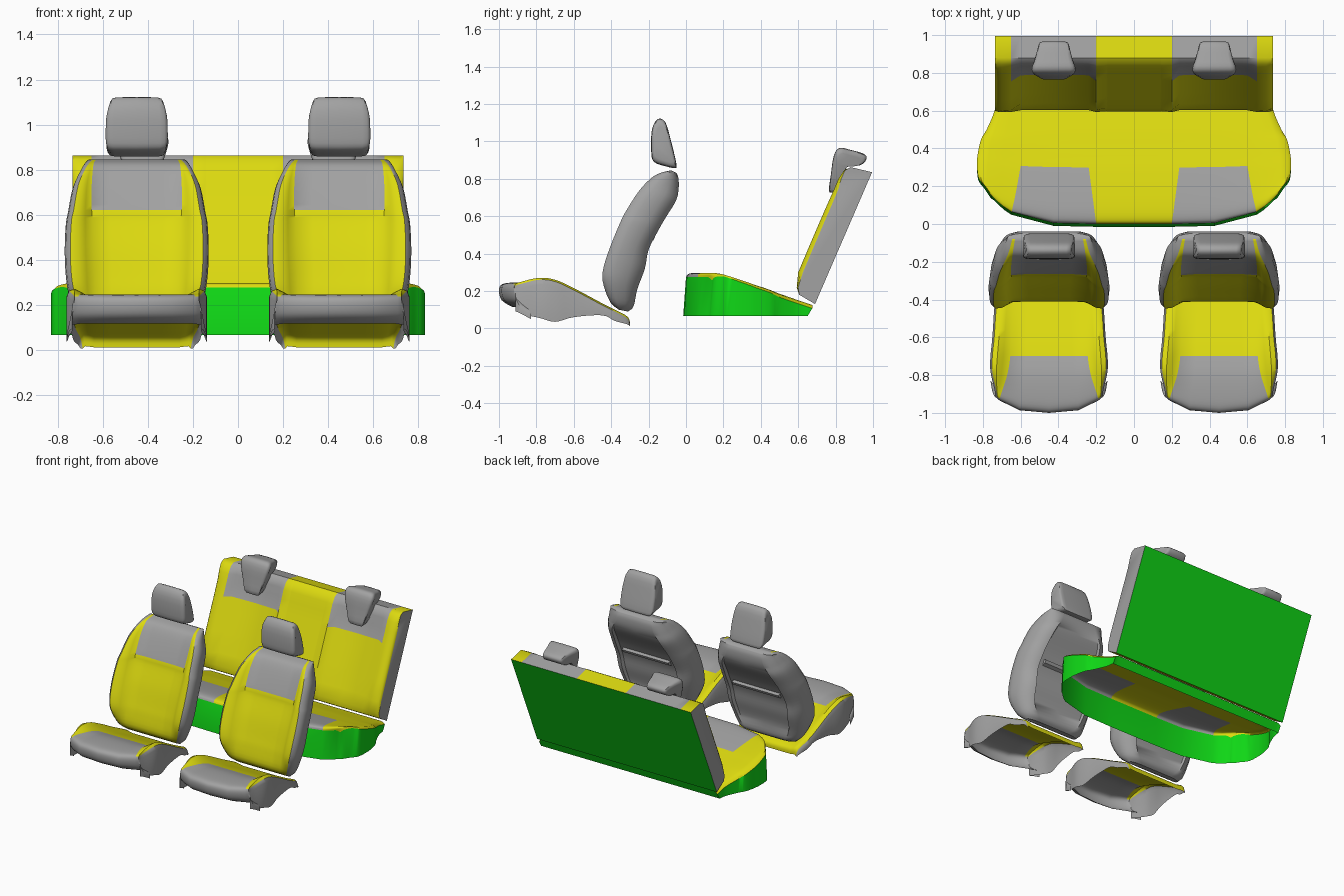
import bpy, bmesh
from mathutils import Vector

if "Cube" in bpy.data.objects:
    bpy.data.objects.remove(bpy.data.objects["Cube"], do_unlink=True)


def material(name, rgb):
    m = bpy.data.materials.new(name)
    m.use_nodes = True
    m.diffuse_color = (*rgb, 1)
    m.node_tree.nodes["Principled BSDF"].inputs["Base Color"].default_value = (*rgb, 1)
    return m


MATS = [material("yellow_fabric", (0.72, 0.70, 0.005)),
        material("grey_fabric", (0.36, 0.36, 0.36)),
        material("green_shell", (0.005, 0.68, 0.008))]
YELLOW, GREY, GREEN = 0, 1, 2


def smooth_keys(keys, n, closed=False):
    """Catmull-Rom samples through rows of numbers, n steps per span."""
    k = [Vector(p) for p in keys]
    c = len(k)
    pick = (lambda i: k[i % c]) if closed else (lambda i: k[max(0, min(c - 1, i))])
    out = []
    for i in range(c if closed else c - 1):
        a, b, d, e = (pick(i + o) for o in (-1, 0, 1, 2))
        for s in range(n):
            t = s / n
            out.append(b + (d - a) * (t / 2) + (a * 2 - b * 5 + d * 4 - e) * (t * t / 2)
                       + (b * 3 - a - d * 3 + e) * (t ** 3 / 2))
    return out if closed else out + [k[-1]]


def loft(name, rows, rule, closed=False, caps=None, skirt=None, offset=0.0):
    """Skin rows of points; rule(row, column, centre) gives the colour."""
    bm = bmesh.new()
    grid = [[bm.verts.new((p[0] + offset, p[1], p[2])) for p in r] for r in rows]
    n = len(rows[0])
    for i in range(len(grid) - 1):
        for j in range(n if closed else n - 1):
            q = (j + 1) % n
            f = bm.faces.new((grid[i][j], grid[i][q], grid[i + 1][q], grid[i + 1][j]))
            c = f.calc_center_median()
            c.x -= offset
            f.material_index = rule(i, j, c)
    if caps is not None:
        for r in (grid[0], grid[-1]):
            bm.faces.new(r).material_index = caps
    if skirt is not None:
        # pull the open border straight down to the floor of the part
        border = [e for e in bm.edges if e.is_boundary]
        made = bmesh.ops.extrude_edge_only(bm, edges=border)["geom"]
        for g in made:
            if isinstance(g, bmesh.types.BMVert):
                g.co.z = skirt
                g.co.y = -0.015 + g.co.y if g.co.y < 0.3 else min(g.co.y, 0.65)
            elif isinstance(g, bmesh.types.BMFace):
                g.material_index = GREEN
    bmesh.ops.recalc_face_normals(bm, faces=bm.faces)
    me = bpy.data.meshes.new(name)
    bm.to_mesh(me)
    bm.free()
    for m in MATS:
        me.materials.append(m)
    ob = bpy.data.objects.new(name, me)
    bpy.context.collection.objects.link(ob)
    bpy.ops.object.select_all(action='DESELECT')
    ob.select_set(True)
    bpy.context.view_layer.objects.active = ob
    bpy.ops.object.shade_smooth_by_angle(angle=0.7)
    return ob


def mirrored(half):
    return [(-x, y, z) for x, y, z in half[:0:-1]] + half


STEP = 4

# Front cushion: y, half width, insert half width, centre z, bolster z, bottom z, corner sweep
CUSHION = [(-.93, .31, .25, .115, .11, .05, .1), (-.985, .30, .26, .15, .15, .08, .1),
           (-1.0, .29, .26, .20, .20, .09, .09), (-.985, .285, .26, .235, .235, .09, .08),
           (-.92, .29, .25, .245, .25, .075, .05), (-.80, .31, .22, .24, .27, .055, .02),
           (-.70, .31, .205, .215, .26, .035, 0), (-.60, .30, .20, .18, .215, .06, 0),
           (-.45, .29, .19, .115, .135, .07, 0), (-.38, .28, .19, .085, .10, .04, 0),
           (-.31, .26, .19, .05, .06, .02, 0), (-.30, .25, .19, .01, .015, .005, 0)]


def cushion_row(k):
    y, w, wi, zc, zb, bot, s = k
    g = w - wi
    half = [(0, zc), (wi * .6, zc), (wi, zc), (wi + g * .35, zc + (zb - zc) * .6),
            (wi + g * .65, zb), (w - .01, zb - .01), (w, max(bot, zb - .035)), (w, bot)]
    return mirrored([(x, y + s * (x / w) ** 3, z) for x, z in half])


def cushion_rule(i, j, c):
    col = j - 7 if j >= 7 else 6 - j
    if i < 3 * STEP or col >= 5:
        return GREY
    return GREY if col < 2 and i < 6 * STEP else YELLOW


# Front backrest: bolster y, z, centre recess, back y, z, half width, insert half width
BACKREST = [(-.36, .10, 0, -.31, .09, .22, .17), (-.41, .15, 0, -.28, .12, .26, .18),
            (-.445, .25, .05, -.26, .21, .30, .185), (-.44, .33, .07, -.22, .32, .315, .185),
            (-.40, .45, .07, -.20, .42, .32, .19), (-.35, .57, .07, -.15, .52, .315, .195),
            (-.325, .62, .06, -.11, .59, .305, .20), (-.255, .73, .04, -.055, .68, .285, .20),
            (-.19, .80, .015, -.04, .74, .255, .195), (-.14, .83, 0, -.04, .80, .235, .19),
            (-.08, .845, 0, -.05, .83, .22, .18)]


def backrest_row(k):
    by, bz, d, ky, kz, w, wi = k
    g = w - .025 - wi
    inset = 1 - 1.5 * d

    def at(x, t):
        return (x, by + (ky - by) * t, bz + (kz - bz) * t)

    half = [(0, by + d, bz), (wi * .6, by + d, bz), (wi, by + d * .9, bz),
            (wi + g * .35, by + d * .4, bz), (wi + g * .65, by + d * .08, bz), at(w - .025, 0),
            at(w - .005, .1), at(w, .3), at(w - .01, .65), at(w - .05, .93), at(w - .09, 1),
            at(w - .1, inset), at(0, inset)]
    return half + [(-x, y, z) for x, y, z in half[-2:0:-1]]


def backrest_rule(i, j, c):
    col = j if j < 12 else 23 - j
    if col >= 5:
        return GREY
    return GREY if col < 2 and i >= 6 * STEP else YELLOW


# Headrests: y, z, half width around the side outline
FRONT_HEAD = [(-.185, .94, .138), (-.182, 1.06, .135), (-.15, 1.118, .122), (-.11, 1.10, .125),
              (-.08, 1.0, .135), (-.052, .88, .135), (-.06, .858, .13), (-.11, .868, .13),
              (-.17, .89, .135)]
REAR_HEAD = [(.765, .735, .065), (.775, .82, .09), (.79, .92, .113), (.82, .963, .115),
             (.88, .953, .10), (.955, .93, .085), (.962, .90, .082), (.93, .872, .085),
             (.87, .868, .092), (.845, .83, .09), (.82, .75, .07), (.79, .73, .06)]


def headrest(name, outline, x0):
    pts = smooth_keys(outline, 3, True)
    mid = sum(pts, Vector((0, 0, 0))) / len(pts)
    rows = []
    for u, s in ((-1, .72), (-.97, .87), (-.9, .96), (-.75, 1), (0, 1.01),
                 (.75, 1), (.9, .96), (.97, .87), (1, .72)):
        rows.append([(u * p.z, mid.x + (p.x - mid.x) * s, mid.y + (p.y - mid.y) * s) for p in pts])
    loft(name, rows, lambda i, j, c: GREY, True, GREY, offset=x0)


for side, sx in (("left", 1), ("right", -1)):
    x0 = .45 * sx
    loft(side + "_front_cushion", [cushion_row(k) for k in smooth_keys(CUSHION, STEP)],
         cushion_rule, offset=x0)
    loft(side + "_front_backrest", [backrest_row(k) for k in smooth_keys(BACKREST, STEP)],
         backrest_rule, True, GREY, offset=x0)
    headrest(side + "_front_headrest", FRONT_HEAD, x0)
    headrest(side + "_rear_headrest", REAR_HEAD, .425 * sx)
    # pocket rim across the back of the front seat
    rim = [(-.20, .46), (-.175, .47), (-.165, .49), (-.185, .50)]
    loft(side + "_pocket_rim", [[(x, y, z) for y, z in rim] for x in (-.19, .19)],
         lambda i, j, c: GREY, True, GREY, offset=x0)

# Rear bench: y, half width, z, corner sweep
BENCH = [(0, .74, .275, .14), (.015, .76, .292, .14), (.06, .79, .295, .14), (.15, .825, .28, .1),
         (.30, .83, .245, .05), (.42, .81, .21, .03), (.50, .78, .185, 0), (.60, .738, .15, 0),
         (.675, .73, .125, 0)]


def bench_row(k):
    y, w, z, s = k
    t = min(1, max(0, y / .3))
    a, b = .20 + .04 * t, .65 - .05 * t
    xs = [0, .1, a, (a + b) / 2, b, b + (w - b) * .4, b + (w - b) * .75, w - .015, w]
    drop = [0, 0, 0, 0, 0, 0, 0, .004, .018]
    return mirrored([(x, y + s * (x / w) ** 6 - (s * .1 if s < .05 else 0), z - h)
                     for x, h in zip(xs, drop)])


def bench_rule(i, j, c):
    col = j - 8 if j >= 8 else 7 - j
    return GREY if col in (2, 3) and i < 4 * STEP else YELLOW


loft("rear_bench_cushion", [bench_row(k) for k in smooth_keys(BENCH, STEP)],
     bench_rule, skirt=.065)

# Rear backrest: side outline y, z, recess weight; then x and recess depth
OUTLINE = [(.69, .13, 0), (.605, .18, 0), (.592, .22, .3), (.60, .30, 1), (.655, .43, 1),
           (.715, .57, 1), (.752, .655, 1), (.79, .74, .9), (.815, .80, .6), (.845, .845, .2),
           (.88, .862, 0), (.995, .835, 0)]
COLUMNS = [(0, .015), (.14, .015), (.145, .015), (.20, .003), (.24, .035), (.42, .04),
           (.60, .035), (.65, .003), (.70, 0), (.725, .01), (.735, .025)]
columns = [(-x, d) for x, d in COLUMNS[:0:-1]] + COLUMNS


def rear_rule(i, j, c):
    if j == len(OUTLINE) - 1:
        return GREEN
    return GREY if .20 < abs(c.x) < .65 and c.z > .66 else YELLOW


loft("rear_backrest", [[(x, y + d * wt, z) for y, z, wt in OUTLINE] for x, d in columns],
     rear_rule, True, GREY)
